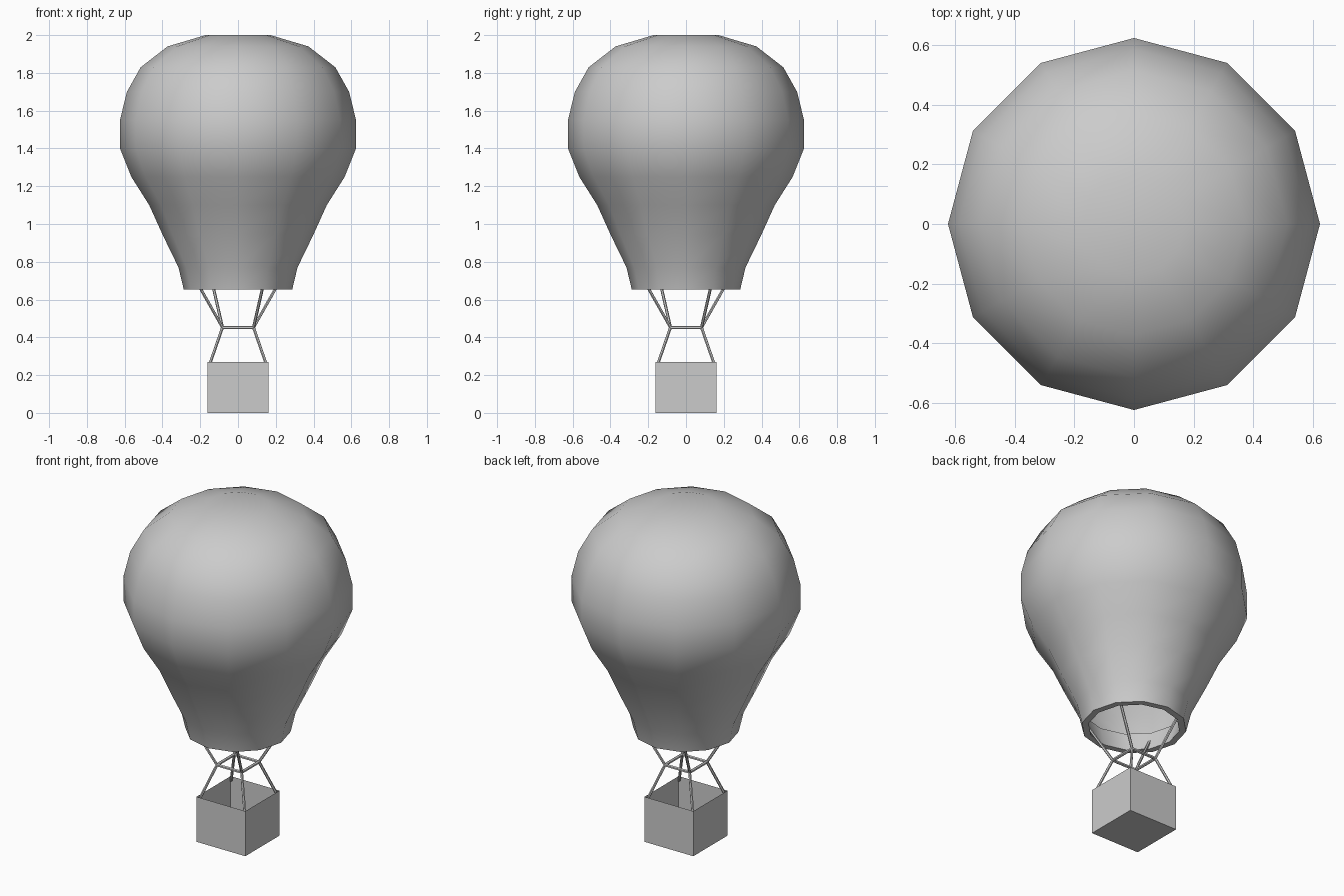
import bpy, bmesh
from math import cos, sin, pi, radians
from mathutils import Vector, Matrix

if "Cube" in bpy.data.objects:
    bpy.data.objects.remove(bpy.data.objects["Cube"])


def make(name, bm, smooth=False):
    bmesh.ops.recalc_face_normals(bm, faces=bm.faces)
    me = bpy.data.meshes.new(name)
    bm.to_mesh(me)
    bm.free()
    if smooth:
        me.polygons.foreach_set("use_smooth", [True] * len(me.polygons))
        me.set_sharp_from_angle(angle=radians(40))
    ob = bpy.data.objects.new(name, me)
    bpy.context.collection.objects.link(ob)
    return ob


def rod(name, a, b, r=0.008):
    a, b = Vector(a), Vector(b)
    d = b - a
    bm = bmesh.new()
    bmesh.ops.create_cone(bm, cap_ends=True, segments=6, radius1=r, radius2=r, depth=d.length,
                          matrix=Matrix.Translation((a + b) / 2)
                          @ d.to_track_quat('Z', 'Y').to_matrix().to_4x4())
    return make(name, bm, True)


# Envelope: 12-sided lathe, starting with the folded-in mouth lip
profile = [(0.28, 0.77), (0.25, 0.653), (0.287, 0.653), (0.315, 0.77), (0.40, 0.945),
           (0.47, 1.10), (0.565, 1.25), (0.625, 1.40), (0.625, 1.55), (0.588, 1.70),
           (0.515, 1.83), (0.373, 1.94), (0.172, 2.0)]
N = 12
bm = bmesh.new()
rings = [[bm.verts.new((r * cos(2 * pi * i / N), r * sin(2 * pi * i / N), z)) for i in range(N)]
         for r, z in profile]
for lo, hi in zip(rings, rings[1:]):
    for i in range(N):
        j = (i + 1) % N
        bm.faces.new((lo[i], lo[j], hi[j], hi[i]))
bm.faces.new(rings[-1])
make("envelope", bm, True)

# Basket: open-topped box
W, H = 0.162, 0.27
bm = bmesh.new()
bmesh.ops.create_cube(bm, size=1, matrix=Matrix.Translation((0, 0, H / 2))
                      @ Matrix.Diagonal((2 * W, 2 * W, H, 1)))
bm.normal_update()
bmesh.ops.delete(bm, geom=[f for f in bm.faces if f.normal.z > 0.5], context='FACES_ONLY')
make("basket", bm)

# Ropes and square load frame, repeated around the four corners
for k in range(4):
    R = Matrix.Rotation(k * pi / 2, 3, 'Z')
    corner = R @ Vector((0.082, 0.082, 0.452))
    following = R @ Vector((-0.082, 0.082, 0.452))
    rod(f"frame_bar_{k}", corner, following, 0.009)
    rod(f"basket_rope_{k}", R @ Vector((0.152, 0.152, 0.25)), corner)
    rod(f"envelope_rope_{k}", corner, R @ Vector((0.262, 0.155, 0.77)))
